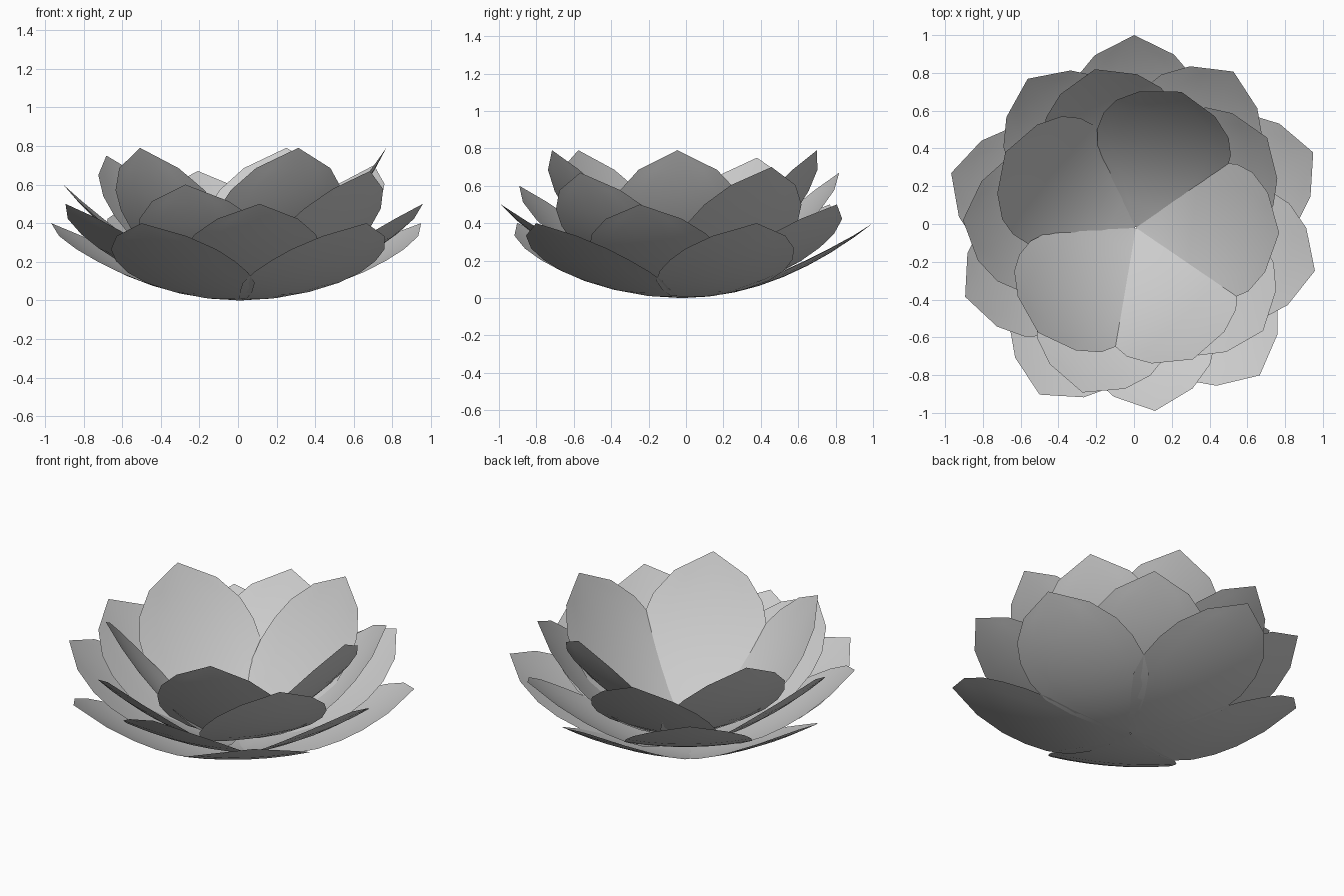
import bpy, math
from mathutils import Matrix, Vector

if "Cube" in bpy.data.objects:
    bpy.data.objects.remove(bpy.data.objects["Cube"])

CENTRE = Vector((0.01, -0.02, 0.0))
TIP_X, TIP_Z = 1.02, 0.40
CHORD = math.hypot(TIP_X, TIP_Z)
REST = math.atan2(TIP_Z, TIP_X)

# petal outline: (distance from base, half width)
OUTLINE = [(0.005, 0.015), (0.14, 0.125), (0.28, 0.235), (0.41, 0.325), (0.54, 0.36),
           (0.67, 0.355), (0.79, 0.315), (0.915, 0.21)]
COLS = 6


def petal_mesh():
    verts, faces = [], []
    for x, w in OUTLINE:
        for j in range(COLS + 1):
            y = w * (2 * j / COLS - 1)
            # lengthwise bowl curve plus slight sideways cupping
            verts.append((x, y, TIP_Z * (x / TIP_X) ** 2 + 0.25 * y * y))
    n = COLS + 1
    for i in range(len(OUTLINE) - 1):
        for j in range(COLS):
            a = i * n + j
            faces.append((a, a + n, a + n + 1, a + 1))
    # pointed end
    tip = len(verts)
    verts.append((TIP_X, 0, TIP_Z))
    last = (len(OUTLINE) - 1) * n
    for j in range(COLS):
        faces.append((last + j, tip, last + j + 1))
    me = bpy.data.meshes.new("petal")
    me.from_pydata(verts, [], faces)
    me.shade_smooth()
    return me


mesh = petal_mesh()

# rings of petals: (azimuth in degrees, tip height)
RINGS = {
    "outer_petal": [(23, .40), (90.5, .40), (163.5, .40), (240, .40), (310, .40)],
    "lower_petal": [(58, .50), (126, .50), (202, .50), (276, .50), (346.5, .50)],
    "upper_petal": [(34.5, .70), (104.5, .67), (177.5, .60), (252, .60), (321, .67)],
    "inner_petal": [(-2, .79), (71.5, .79), (150, .75), (227, .79), (293.5, .79)],
}
for name, petals in RINGS.items():
    for i, (az, z) in enumerate(petals):
        tilt = math.asin(z / CHORD) - REST
        ob = bpy.data.objects.new(f"{name}_{i + 1}", mesh)
        ob.matrix_world = (Matrix.Translation(CENTRE)
                           @ Matrix.Rotation(math.radians(az), 4, 'Z')
                           @ Matrix.Rotation(-tilt, 4, 'Y'))
        bpy.context.collection.objects.link(ob)
